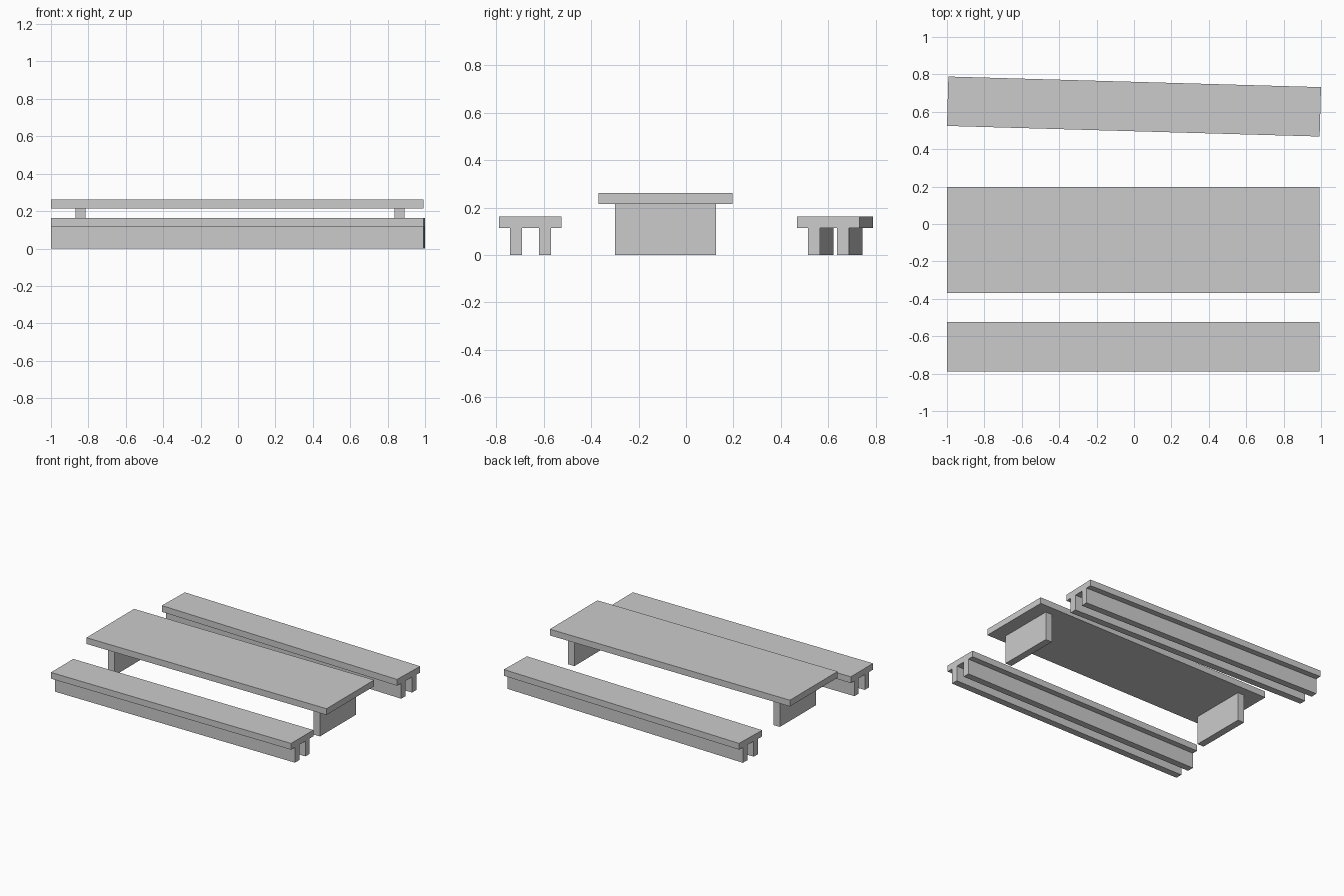
import bpy
from mathutils import Matrix, Vector

cube = bpy.data.objects.get("Cube")
if cube:
    bpy.data.objects.remove(cube, do_unlink=True)

# Single plain grey
grey = bpy.data.materials.new("plain grey")
grey.use_nodes = True
color = (0.6, 0.6, 0.6, 1)
grey.diffuse_color = color
grey.node_tree.nodes["Principled BSDF"].inputs["Base Color"].default_value = color

LENGTH = 1.993
SLAB = 0.047


def box(name, size, center, frame):
    """Box of a given size, placed in a furniture item's own frame."""
    bpy.ops.mesh.primitive_cube_add(size=1)
    obj = bpy.context.object
    obj.name = name
    obj.data.transform(Matrix.Diagonal(Vector(size)).to_4x4())
    obj.matrix_world = frame @ Matrix.Translation(center)
    obj.data.materials.append(grey)


def bench(name, frame):
    """Seat plank on two full-length rails."""
    rail_height = 0.115
    box(name + "_seat", (LENGTH, 0.264, SLAB), (0, 0, rail_height + SLAB / 2), frame)
    for side, y in (("front", -0.06), ("back", 0.063)):
        box(f"{name}_{side}_rail", (LENGTH, 0.051, rail_height),
            (0, y, rail_height / 2), frame)


# Benches, the back one slightly askew
bench("front_bench", Matrix.Translation((-0.0035, -0.657, 0)))
bench("back_bench", Matrix.Translation((0, 0.628, 0)) @ Matrix.Rotation(-0.0284, 4, "Z"))

# Table with a slab leg near each end
table = Matrix.Translation((-0.0035, -0.086, 0))
leg_height = 0.215
box("table_top", (LENGTH, 0.565, SLAB), (0, 0, leg_height + SLAB / 2), table)
for side, x in (("right", -0.839), ("left", 0.867)):
    box(f"table_{side}_leg", (0.053, 0.427, leg_height), (x, 0, leg_height / 2), table)
